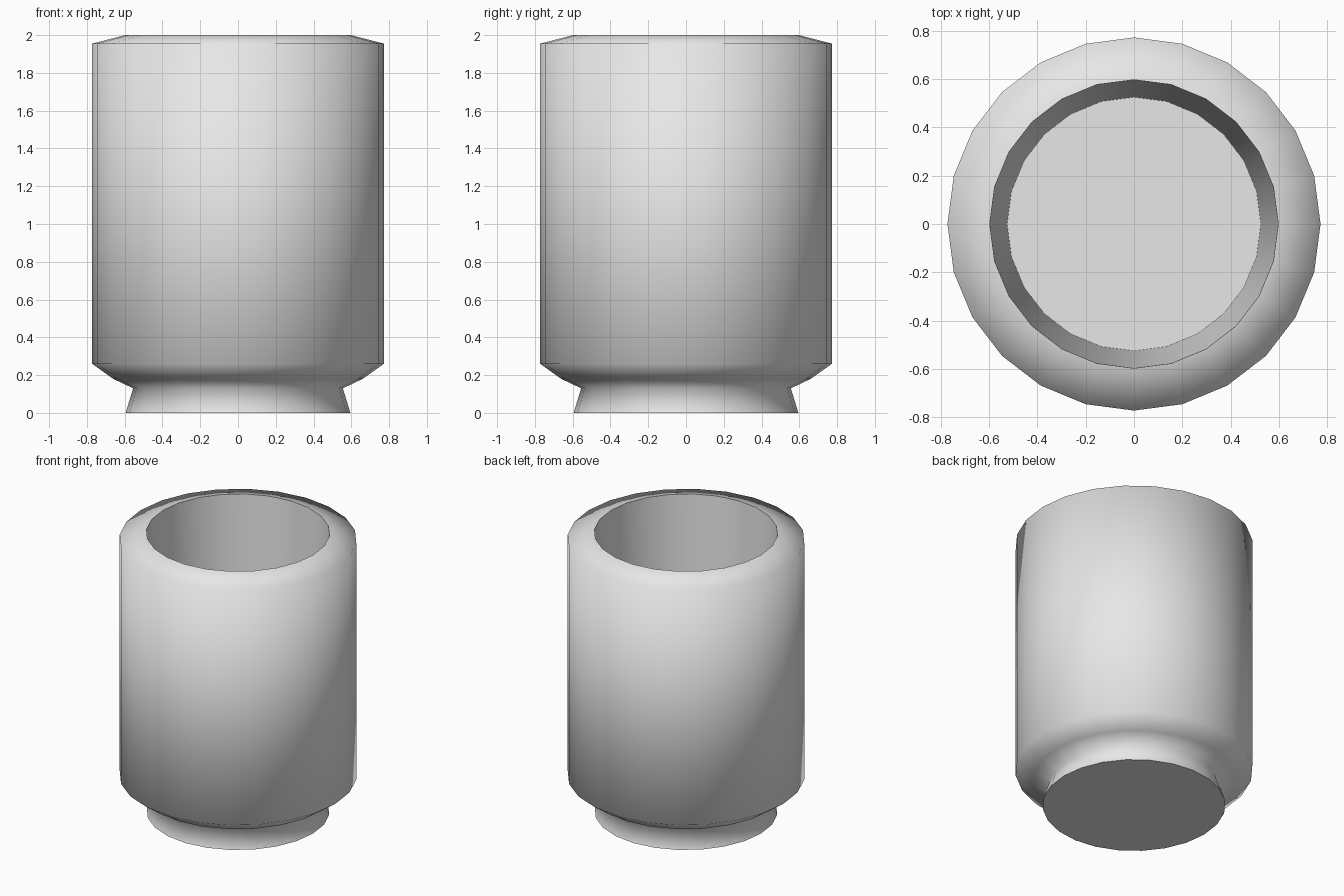
import bpy
import bmesh
import math

cube = bpy.data.objects.get("Cube")
if cube:
    bpy.data.objects.remove(cube, do_unlink=True)

SIDES = 24

# Plain grey material
grey = bpy.data.materials.new("plain grey")
grey.use_nodes = True
colour = (0.8, 0.8, 0.8, 1.0)
grey.diffuse_color = colour
grey.node_tree.nodes["Principled BSDF"].inputs["Base Color"].default_value = colour


def lathe(name, profile, material):
    """Revolve (radius, height) points about z and cap both ends."""
    bm = bmesh.new()
    rings = []
    for radius, z in profile:
        ring = []
        for i in range(SIDES):
            a = math.tau * i / SIDES
            ring.append(bm.verts.new((radius * math.cos(a), radius * math.sin(a), z)))
        rings.append(ring)
    for low, high in zip(rings, rings[1:]):
        for i in range(SIDES):
            j = (i + 1) % SIDES
            bm.faces.new((low[i], low[j], high[j], high[i]))
    bm.faces.new(rings[0][::-1])
    bm.faces.new(rings[-1])
    mesh = bpy.data.meshes.new(name)
    bm.to_mesh(mesh)
    bm.free()
    mesh.materials.append(material)
    obj = bpy.data.objects.new(name, mesh)
    bpy.context.collection.objects.link(obj)
    return obj


# Cup: flared foot, neck, rounded shoulder, wall, bevelled rim, tapered inside
cup = lathe("cup", [
    (0.595, 0.0), (0.555, 0.13),
    (0.66, 0.18), (0.772, 0.26),
    (0.772, 1.955), (0.597, 2.0),
    (0.525, 0.2),
], grey)

# Smooth sides with crisp rim, floor and underside edges
bpy.ops.object.select_all(action="DESELECT")
cup.select_set(True)
bpy.context.view_layer.objects.active = cup
bpy.ops.object.shade_smooth_by_angle(angle=math.radians(84))
